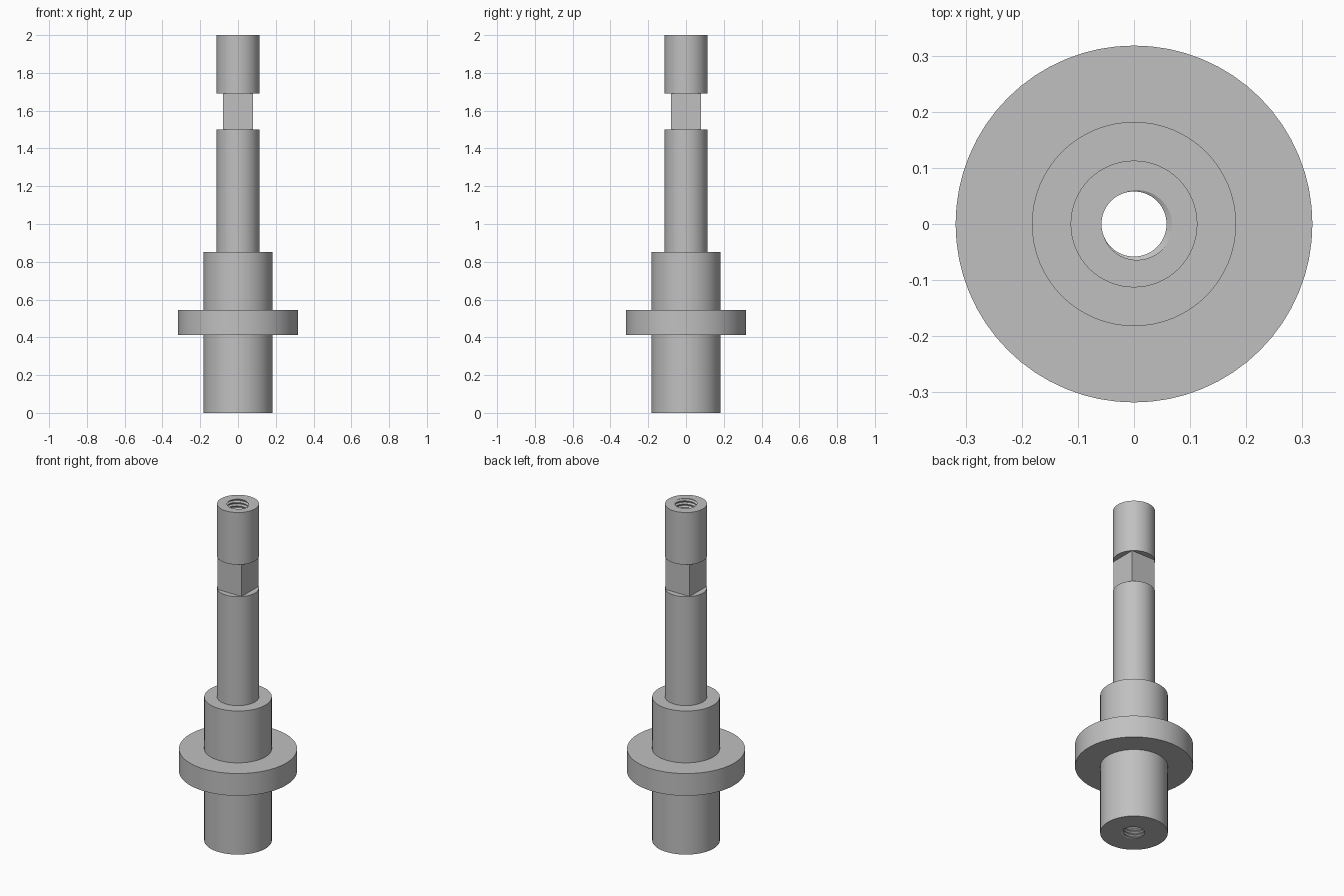
import bpy
import bmesh
import math

cube = bpy.data.objects.get("Cube")
if cube:
    bpy.data.objects.remove(cube, do_unlink=True)

SEGMENTS = 64
BORE_RIM = 0.07       # radius where the bore meets the end faces
HEIGHT = 2.0

steel = bpy.data.materials.new("plain grey steel")
GREY = (0.53, 0.53, 0.53, 1)
steel.diffuse_color = GREY
steel.use_nodes = True
steel.node_tree.nodes["Principled BSDF"].inputs["Base Color"].default_value = GREY


def skin(name, columns):
    """Join columns of (radius, angle, z) points into one surface."""
    bm = bmesh.new()
    grid = [[bm.verts.new((r * math.cos(a), r * math.sin(a), z)) for r, a, z in col]
            for col in columns]
    for left, right in zip(grid, grid[1:]):
        for j in range(len(left) - 1):
            bm.faces.new((left[j], right[j], right[j + 1], left[j + 1]))
    bmesh.ops.remove_doubles(bm, verts=bm.verts, dist=1e-5)
    mesh = bpy.data.meshes.new(name)
    bm.to_mesh(mesh)
    bm.free()
    mesh.materials.append(steel)
    obj = bpy.data.objects.new(name, mesh)
    bpy.context.collection.objects.link(obj)
    bpy.ops.object.select_all(action='DESELECT')
    obj.select_set(True)
    bpy.context.view_layer.objects.active = obj
    bpy.ops.object.shade_smooth_by_angle(angle=math.radians(30))
    return obj


def lathe(name, profile, sides=SEGMENTS, turn=0.0):
    skin(name, [[(r, turn + math.tau * i / sides, z) for r, z in profile]
                for i in range(sides + 1)])


# Stepped body: base, flange, shoulder and shaft up to the neck
lathe("stepped_body", [
    (BORE_RIM, 0), (0.182, 0), (0.182, 0.413), (0.318, 0.413), (0.318, 0.545),
    (0.182, 0.545), (0.182, 0.853), (0.113, 0.853), (0.113, 1.5), (BORE_RIM, 1.5)])

# Square wrench neck
lathe("square_neck", [(0.112, 1.5), (0.112, 1.69)], sides=4, turn=math.pi / 4)

# Round head above the neck
lathe("round_head", [(BORE_RIM, 1.69), (0.113, 1.69), (0.113, HEIGHT), (BORE_RIM, HEIGHT)])

# Threaded bore right through, cut flush at both ends
PITCH = 0.02
OFFSET = -0.0114
MINOR, MAJOR = 0.058, 0.068
CORNERS = (0.0, 0.25, 0.56, 0.69)


def thread_radius(phase):
    crest, root, root_end = CORNERS[1:]
    if phase < crest:
        depth = 0
    elif phase < root:
        depth = (phase - crest) / (root - crest)
    elif phase < root_end:
        depth = 1
    else:
        depth = (1 - phase) / (1 - root_end)
    return MINOR + (MAJOR - MINOR) * depth


def bore_column(i):
    angle, lead = math.tau * i / SEGMENTS, i / SEGMENTS
    column = [(BORE_RIM, angle, HEIGHT)]
    for turn in range(102, -3, -1):
        for corner in reversed(CORNERS):
            z = OFFSET + PITCH * (turn + corner + lead)
            z_cut = min(max(z, 0), HEIGHT)
            phase = corner if z == z_cut else ((z_cut - OFFSET) / PITCH - lead) % 1
            column.append((thread_radius(phase), angle, z_cut))
    column.append((BORE_RIM, angle, 0))
    return column


skin("threaded_bore", [bore_column(i) for i in range(SEGMENTS + 1)])
